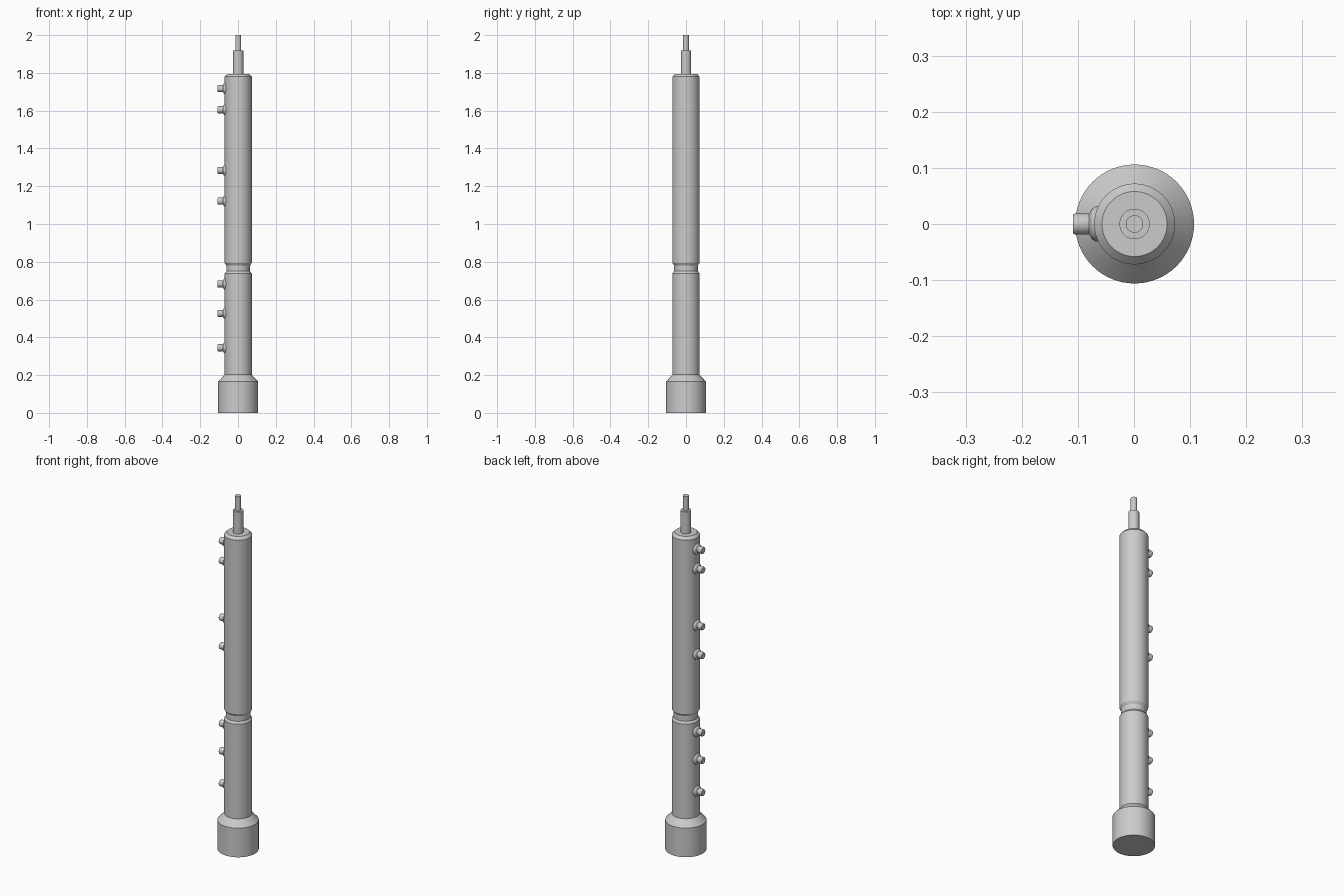
import bpy, bmesh, math

if "Cube" in bpy.data.objects:
    bpy.data.objects.remove(bpy.data.objects["Cube"])

CX = 0.001  # axis of the cane, so the whole model is centred with its keys


def lathe(name, profile, segs, loc=(0, 0, 0), rot=(0, 0, 0)):
    """Closed solid of revolution about local z from (radius, height) pairs."""
    bm = bmesh.new()
    rings = [[bm.verts.new((r * math.cos(2 * math.pi * i / segs),
                            r * math.sin(2 * math.pi * i / segs), z))
              for i in range(segs)] for r, z in profile]
    for a, b in zip(rings, rings[1:]):
        for i in range(segs):
            j = (i + 1) % segs
            bm.faces.new((a[i], a[j], b[j], b[i]))
    bm.faces.new(rings[0][::-1])
    bm.faces.new(rings[-1])
    mesh = bpy.data.meshes.new(name)
    bm.to_mesh(mesh)
    bm.free()
    ob = bpy.data.objects.new(name, mesh)
    bpy.context.collection.objects.link(ob)
    ob.location, ob.rotation_euler = loc, rot
    bpy.ops.object.select_all(action='DESELECT')
    ob.select_set(True)
    bpy.context.view_layer.objects.active = ob
    bpy.ops.object.shade_smooth_by_angle(angle=math.radians(25))
    return ob


# Main tube: wide foot, tapered shoulder, waist groove, chamfered top, stepped pin
lathe("tube_body", [
    (0.106, 0), (0.106, 0.165), (0.072, 0.202),
    (0.072, 0.738), (0.063, 0.750), (0.063, 0.780), (0.072, 0.794),
    (0.072, 1.780), (0.058, 1.795),
    (0.027, 1.795), (0.027, 1.918),
    (0.0155, 1.918), (0.0155, 2.0)], 64, loc=(CX, 0, 0))

# Side buttons: flared collar and short rounded stem, pointing to -x
button = [(0.031, 0.055), (0.031, 0.070), (0.027, 0.076), (0.018, 0.081),
          (0.019, 0.084), (0.019, 0.106), (0.017, 0.110)]
for n, z in enumerate((0.345, 0.527, 0.683, 1.121, 1.284, 1.605, 1.717), 1):
    lathe(f"side_button_{n}", button, 32,
          loc=(CX, 0, z), rot=(0, -math.pi / 2, 0))
